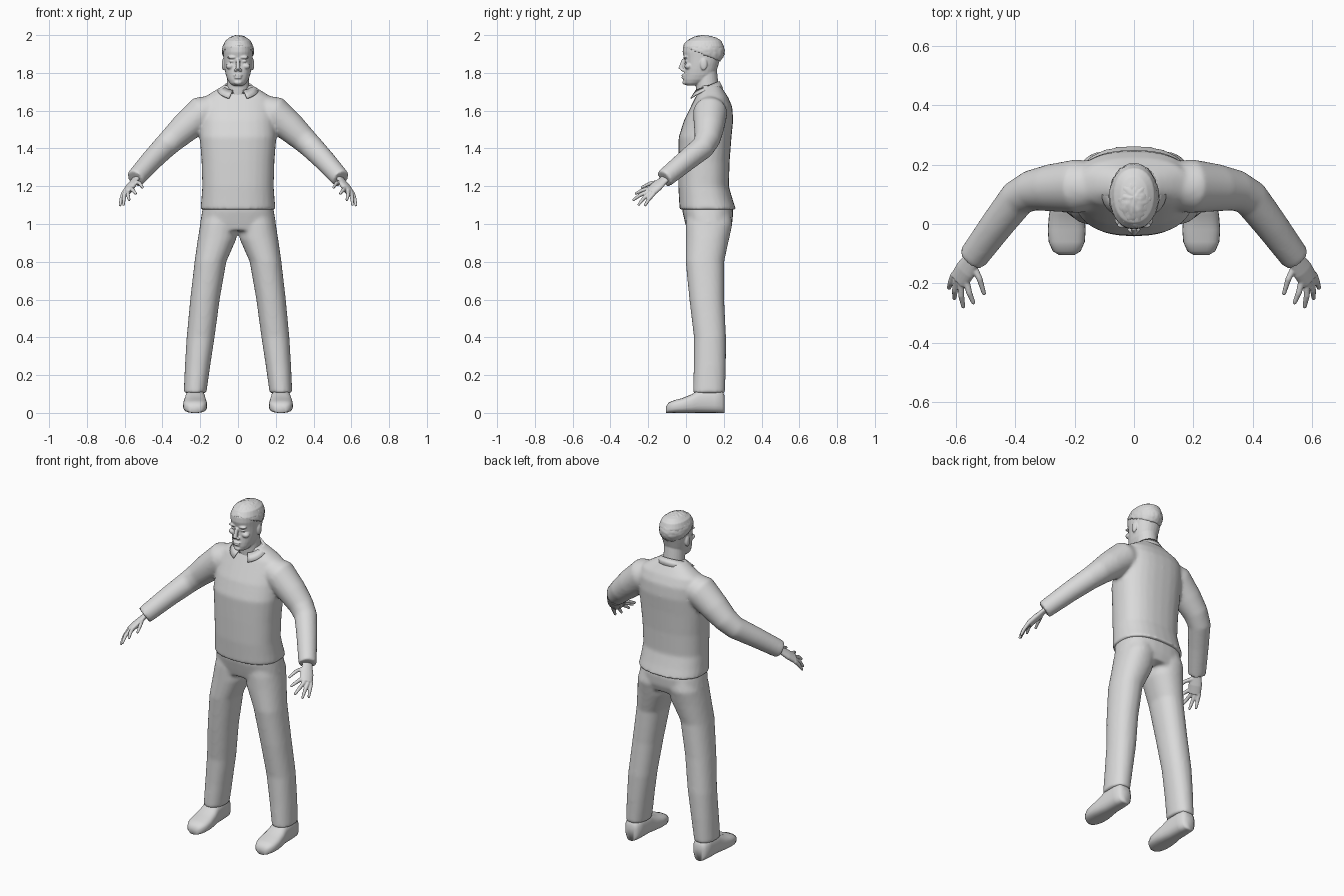
import bpy, bmesh, math
from mathutils import Vector, Matrix, noise

if "Cube" in bpy.data.objects:
    bpy.data.objects.remove(bpy.data.objects["Cube"])

grey = bpy.data.materials.new("plain_grey")
grey.diffuse_color = (0.7, 0.7, 0.7, 1)
grey.use_nodes = True
grey.node_tree.nodes["Principled BSDF"].inputs["Base Color"].default_value = grey.diffuse_color


def spow(v, p):
    return math.copysign(abs(v) ** p, v)


def ring(c, u, v, ru, rv, n=28, power=2.0):
    """Superellipse ring around c in the plane of u and v."""
    c, u, v, out = Vector(c), Vector(u), Vector(v), []
    for i in range(n):
        a = math.tau * i / n
        out.append(c + u * ru * spow(math.cos(a), 2 / power) + v * rv * spow(math.sin(a), 2 / power))
    return out


def loft(bm, rings):
    """Skin a closed tube through equal rings."""
    rows = [[bm.verts.new(p) for p in r] for r in rings]
    n = len(rows[0])
    for a, b in zip(rows, rows[1:]):
        for i in range(n):
            bm.faces.new((a[i], a[(i + 1) % n], b[(i + 1) % n], b[i]))
    bm.faces.new(rows[0][::-1])
    bm.faces.new(rows[-1])


def level(bm, table, power=2.2):
    """Loft of horizontal rings: z, centre x, centre y, half width, half depth."""
    loft(bm, [ring((x, y, z), (1, 0, 0), (0, 1, 0), rx, ry, power=power) for z, x, y, rx, ry in table])


def tube(bm, pts, n=18, flat=1.0, side=None):
    """Tube through (x, y, z, radius) points; flat thins it across 'side'."""
    ps = [Vector(p[:3]) for p in pts]
    rings = []
    for i, p in enumerate(ps):
        d = (ps[min(i + 1, len(ps) - 1)] - ps[max(i - 1, 0)]).normalized()
        u = Vector(side or (0, 1, 0.01))
        u = (u - d * u.dot(d)).normalized()
        rings.append(ring(p, u, d.cross(u), pts[i][3], pts[i][3] * flat, n))
    loft(bm, rings)


def ball(bm, c, r, seg=20):
    m = Matrix.Translation(c) @ Matrix.Diagonal((*r, 1))
    return bmesh.ops.create_uvsphere(bm, u_segments=seg, v_segments=seg // 2 + 2, radius=1, matrix=m)


def finish(bm, name, voxel=None, smooth=0, subdiv=0):
    bmesh.ops.recalc_face_normals(bm, faces=bm.faces)
    me = bpy.data.meshes.new(name)
    bm.to_mesh(me)
    bm.free()
    me.materials.append(grey)
    me.polygons.foreach_set("use_smooth", [True] * len(me.polygons))
    ob = bpy.data.objects.new(name, me)
    bpy.context.collection.objects.link(ob)
    if subdiv:
        ob.modifiers.new("round", 'SUBSURF').levels = subdiv
        ob.modifiers["round"].render_levels = subdiv
    if voxel:
        m = ob.modifiers.new("fuse", 'REMESH')
        m.mode, m.voxel_size, m.use_smooth_shade = 'VOXEL', voxel, True
        m = ob.modifiers.new("soften", 'SMOOTH')
        m.factor, m.iterations = 0.5, smooth
    return ob


# jacket: torso and both sleeves fused
bm = bmesh.new()
level(bm, [(1.075, 0, .116, .200, .150), (1.13, 0, .105, .194, .142), (1.2, 0, .093, .189, .134),
           (1.33, 0, .095, .193, .136), (1.46, 0, .101, .203, .140), (1.55, 0, .120, .200, .130),
           (1.62, 0, .135, .195, .110), (1.67, 0, .137, .180, .087), (1.705, 0, .135, .125, .066),
           (1.735, 0, .13, .075, .052)], 2.4)
for s in (1, -1):
    tube(bm, [(s * .09, .13, 1.62, .07), (s * .19, .128, 1.588, .091), (s * .28, .122, 1.51, .080),
              (s * .345, .113, 1.45, .069), (s * .392, .088, 1.405, .063), (s * .46, .0, 1.335, .057),
              (s * .545, -.115, 1.24, .050)], 24)
jacket = finish(bm, "jacket", .010, 6)

# front seam that widens into the open neck
bm = bmesh.new()
rows = []
for i in range(41):
    z = 1.09 + .61 * i / 40
    w = .0022 + max(0, z - 1.6) * .3
    rows.append([bm.verts.new((w * k, -.3, z)) for k in (-1, -.5, 0, .5, 1)])
for a, b in zip(rows, rows[1:]):
    for k in range(4):
        bm.faces.new((a[k], a[k + 1], b[k + 1], b[k]))
seam = finish(bm, "front_seam")
m = seam.modifiers.new("lay_on", 'SHRINKWRAP')
m.target, m.wrap_method, m.use_project_y, m.offset = jacket, 'PROJECT', True, .002

# folded collar, open at the front
bm = bmesh.new()
rows = []
N = 32
for i in range(N + 1):
    t = -1 + 2 * i / N
    a = t * math.radians(158)
    f = (1 - math.cos(a)) / 2
    x, y = math.sin(a), math.cos(a)
    rows.append([bm.verts.new(p) for p in (
        (x * .064, .112 + y * .058, 1.735 - .045 * f),
        (x * .073, .112 + y * .066, 1.757 - .050 * f),
        (x * (.100 + .030 * f * f), .115 + y * (.082 + .018 * f), 1.718 - .058 * f ** 3))])
for a, b in zip(rows, rows[1:]):
    for k in range(2):
        bm.faces.new((a[k], a[k + 1], b[k + 1], b[k]))
collar = finish(bm, "collar")
collar.modifiers.new("thick", 'SOLIDIFY').thickness = .006

# trousers: hips and both legs fused
bm = bmesh.new()
level(bm, [(1.13, 0, .105, .178, .125), (1.07, 0, .115, .190, .135), (1.01, 0, .12, .200, .126),
           (.965, 0, .118, .195, .112)], 2.5)
for s in (1, -1):
    level(bm, [(.105, s * .2275, .122, .060, .085), (.25, s * .214, .126, .067, .085),
               (.4, s * .198, .127, .074, .085), (.6, s * .175, .11, .078, .092),
               (.8, s * .146, .10, .084, .102), (.92, s * .111, .113, .102, .115),
               (1.0, s * .1, .122, .1, .124), (1.06, s * .095, .12, .085, .115)])
finish(bm, "trousers", .010, 6)

for s, label in ((1, "left"), (-1, "right")):
    # shoe
    bm = bmesh.new()
    loft(bm, [ring((s * .227, y, h / 2), (1, 0, 0), (0, 0, 1), w, h / 2, 24, 2.8)
              for y, w, h in ((-.105, .025, .035), (-.092, .047, .055), (-.06, .061, .068), (-.02, .064, .078),
                              (.03, .060, .098), (.07, .053, .125), (.15, .051, .13), (.19, .045, .122),
                              (.205, .028, .09))])
    finish(bm, label + "_shoe")

    # hand: wrist, palm, four fingers and thumb fused
    bm = bmesh.new()
    across = (s * .06, .05, -.03)
    tube(bm, [(s * .53, -.095, 1.255, .028), (s * .55, -.125, 1.227, .030), (s * .568, -.155, 1.20, .038),
              (s * .59, -.19, 1.168, .036)], 18, .5, across)
    for base, mid, tip in (((.566, -.192, 1.188), (.556, -.232, 1.178), (.542, -.265, 1.162)),
                           ((.583, -.196, 1.174), (.583, -.242, 1.154), (.576, -.278, 1.128)),
                           ((.598, -.187, 1.166), (.604, -.224, 1.137), (.606, -.250, 1.103)),
                           ((.607, -.170, 1.162), (.618, -.197, 1.131), (.624, -.216, 1.100)),
                           ((.543, -.140, 1.222), (.521, -.185, 1.217), (.506, -.234, 1.194))):
        pts = [(s * p[0], p[1], p[2], r) for p, r in ((base, .012), (mid, .0105), (tip, .0075))]
        tube(bm, pts, 10)
        ball(bm, pts[2][:3], (.0075,) * 3, 10)
    finish(bm, label + "_hand", .0036, 3)

# head: skull, neck and features fused
bm = bmesh.new()
level(bm, [(z, 0, (f + b) / 2, w, (b - f) / 2) for z, f, b, w in (
    (1.733, .004, .06, .028), (1.745, -.010, .09, .043), (1.765, -.014, .135, .056), (1.79, -.012, .155, .065),
    (1.82, -.009, .165, .071), (1.85, -.006, .174, .075), (1.88, -.010, .185, .077), (1.91, -.018, .197, .079),
    (1.94, -.016, .200, .080), (1.97, .004, .188, .068), (1.987, .04, .16, .045), (1.995, .07, .13, .02))])
tube(bm, [(0, .125, 1.64, .066), (0, .112, 1.73, .060), (0, .105, 1.82, .058)], 24)
tube(bm, [(0, -.012, 1.872, .009), (0, -.021, 1.845, .011), (0, -.029, 1.818, .013)], 12)
ball(bm, (0, -.013, 1.787), (.024, .012, .0065))
ball(bm, (0, -.012, 1.775), (.021, .013, .0065))
ball(bm, (0, -.006, 1.749), (.022, .013, .012))
for s in (1, -1):
    ball(bm, (s * .013, -.018, 1.815), (.009, .011, .008))
    ball(bm, (s * .032, -.004, 1.882), (.026, .012, .007))
    ball(bm, (s * .032, .002, 1.862), (.015, .010, .007))
    ball(bm, (s * .043, .012, 1.835), (.022, .020, .016))
    ball(bm, (s * .077, .094, 1.845), (.009, .019, .032))
finish(bm, "head", .0042, 3)

# cropped hair with an uneven surface, hairline lower at the back
bm = bmesh.new()
ball(bm, (0, .092, 1.914), (.084, .113, .085), 72)
low = [v for v in bm.verts if v.co.z < 1.935 - .42 * max(0, v.co.y + .01)]
bmesh.ops.delete(bm, geom=low, context='VERTS')
for v in bm.verts:
    v.co += (v.co - Vector((0, .092, 1.914))).normalized() * .0035 * noise.noise(v.co * 75)
hair = finish(bm, "hair")
hair.modifiers.new("thick", 'SOLIDIFY').thickness = .008
